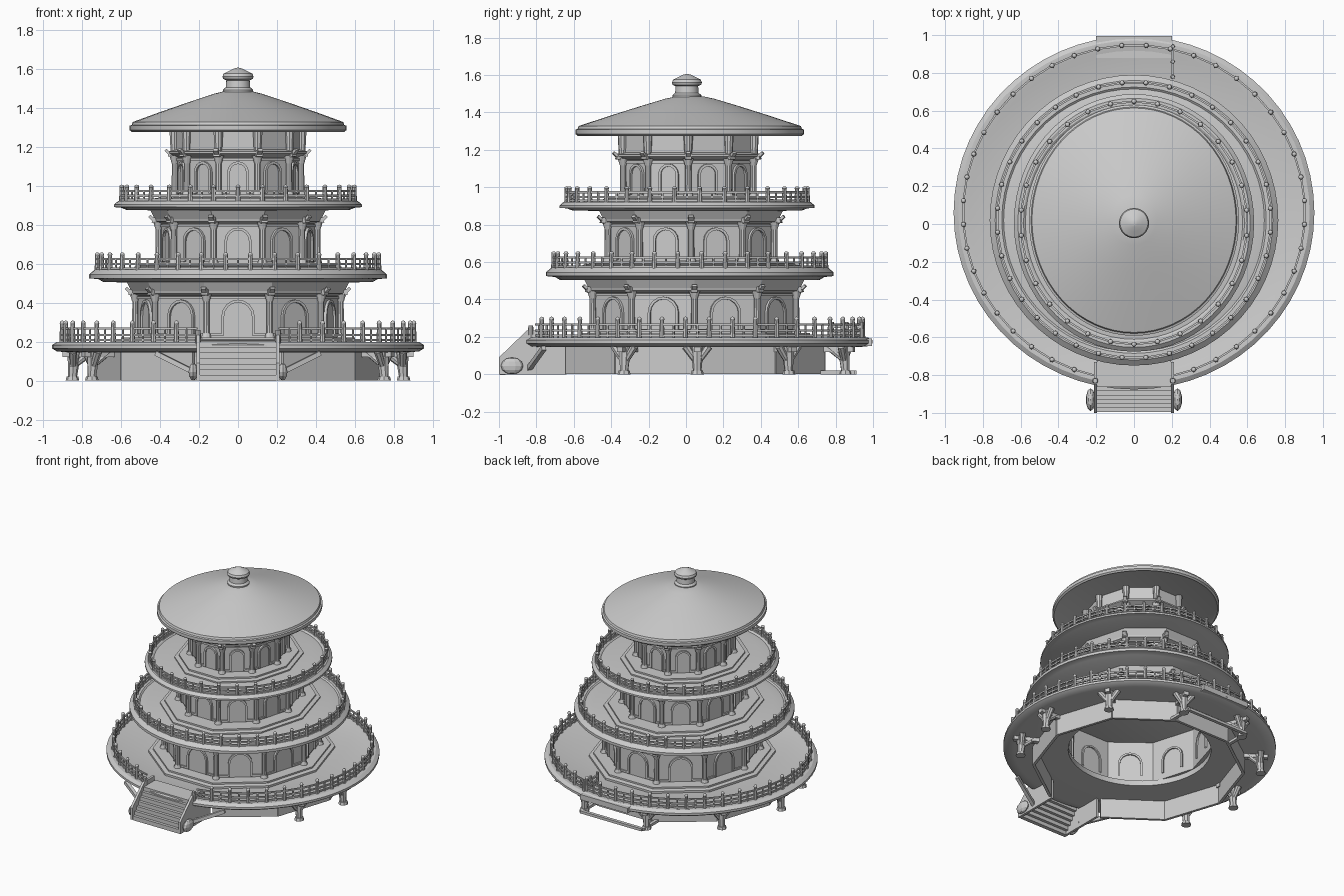
import bpy, bmesh
from math import cos, sin, pi, radians
from mathutils import Matrix, Vector

if "Cube" in bpy.data.objects:
    bpy.data.objects.remove(bpy.data.objects["Cube"])

TAU = 2 * pi


def finish(bm, name, smooth=False):
    bmesh.ops.recalc_face_normals(bm, faces=bm.faces)
    me = bpy.data.meshes.new(name)
    bm.to_mesh(me)
    bm.free()
    ob = bpy.data.objects.new(name, me)
    bpy.context.collection.objects.link(ob)
    if smooth:
        bpy.ops.object.select_all(action='DESELECT')
        ob.select_set(True)
        bpy.context.view_layer.objects.active = ob
        bpy.ops.object.shade_smooth_by_angle(angle=radians(32))
    return ob


def pos(a, r, z, cy, sy):
    return Vector((r * cos(a), cy + r * sin(a) * sy, z))


def lathe(name, prof, n, cy=0, sy=1, closed=False, smooth=True):
    bm = bmesh.new()
    rings = []
    for r, z in prof:
        if r == 0:
            rings.append([bm.verts.new((0, cy, z))] * n)
        else:
            rings.append([bm.verts.new(pos(TAU * i / n, r, z, cy, sy)) for i in range(n)])
    pairs = list(zip(rings, rings[1:])) + ([(rings[-1], rings[0])] if closed else [])
    for lo, hi in pairs:
        for i in range(n):
            j = (i + 1) % n
            bm.faces.new(list(dict.fromkeys((lo[i], lo[j], hi[j], hi[i]))))
    return finish(bm, name, smooth)


def beam(bm, p, q, w, h):
    # box running from p to q
    p, q = Vector(p), Vector(q)
    d = q - p
    side = Vector((0, 0, 1)).cross(d).normalized()
    up = d.normalized().cross(side)
    m = Matrix((d, side * w, up * h)).transposed().to_4x4()
    bmesh.ops.create_cube(bm, size=1, matrix=Matrix.Translation((p + q) / 2) @ m)


def rod(bm, p, q, r1, r2, n=8):
    p, q = Vector(p), Vector(q)
    d = q - p
    m = Matrix.Translation((p + q) / 2) @ d.to_track_quat('Z', 'Y').to_matrix().to_4x4()
    bmesh.ops.create_cone(bm, cap_ends=True, segments=n, radius1=r1, radius2=r2,
                          depth=d.length, matrix=m)


def ball(bm, p, s):
    bmesh.ops.create_uvsphere(bm, u_segments=10, v_segments=6, radius=1,
                              matrix=Matrix.Translation(p) @ Matrix.Diagonal((*s, 1)))


def arch_outline(w, h, n=8):
    pts = [(-w, 0), (-w, h - w)]
    pts += [(-w * cos(pi * i / n), h - w + w * sin(pi * i / n)) for i in range(1, n)]
    return pts + [(w, h - w), (w, 0)]


def arch(bm, origin, tangent, normal, w, h):
    # raised frame with a recessed door panel
    def v(p, d):
        return bm.verts.new(origin + tangent * p[0] + Vector((0, 0, p[1])) + normal * d)
    out, inn = arch_outline(w, h), arch_outline(w - .014, h - .014)
    loops = [[v(p, 0) for p in out], [v(p, .014) for p in out],
             [v(p, .014) for p in inn], [v(p, .003) for p in inn]]
    for a, b in zip(loops, loops[1:]):
        for i in range(len(a) - 1):
            bm.faces.new((a[i], a[i + 1], b[i + 1], b[i]))
    bm.faces.new(loops[3])


def storey(name, R, cy, sy, z0, ze, z1, flare, plinth, door_w):
    # ten-sided hollow wall with eave
    if flare:
        prof = [(R, z0), (R, ze), (R + .03, ze + .012), (R + .033, ze + .025), (R + .055, z1)]
    else:
        prof = [(R, z0), (R, ze), (R + .045, ze + .02), (R + .045, ze + .03), (R + .01, ze + .04), (R + .01, z1)]
    prof += [(R - .02, z1), (R - .02, z0)]
    lathe(name + '_wall', prof, 10, cy, sy, True, False)
    lathe(name + '_plinth', [(R - .02, z0), (plinth, z0), (plinth, z0 + .015), (plinth - .03, z0 + .02),
          (plinth - .03, z0 + .032), (R - .02, z0 + .032)], 10, cy, sy, True, False)
    cols, doors = bmesh.new(), bmesh.new()
    for k in range(10):
        a, b = TAU * k / 10, TAU * (k + 1) / 10
        P = lambda r, z: pos(a, r, z, cy, sy)
        c = R + .012
        rod(cols, P(c, z0), P(c, ze + .01), .018, .016, 10)
        rod(cols, P(c, z0 + .02), P(c, z0 + .055), .03, .02, 10)
        rod(cols, P(c, ze - .03), P(c, ze + .01), .017, .03, 10)
        # upturned corner bracket
        beam(cols, P(R, ze + .01), P(R + .045, ze + .02), .035, .03)
        beam(cols, P(R + .035, ze + .015), P(R + .06, ze + .04), .025, .015)
        if not flare:
            rod(cols, P(R + .015, ze + .03), P(R + .015, z1), .02, .026, 10)
        p, q = pos(a, R, 0, cy, sy), pos(b, R, 0, cy, sy)
        t = (q - p).normalized()
        n = t.cross(Vector((0, 0, 1)))
        mid = (p + q) / 2
        mid.z = z0 + .04
        arch(doors, mid, t, n, door_w, ze - z0 - .06)
        if name == 'lower':  # inner side of the doors
            arch(doors, mid - n * .0195, t, -n, door_w, ze - z0 - .06)
        # wall mouldings
        for z in (z0 + .045, ze - .01):
            e = Vector((0, 0, z))
            gap = [(p, q)] if z > z0 + .1 else [(p, mid - t * door_w), (mid + t * door_w, q)]
            for g, h in gap:
                beam(doors, g.xy.to_3d() + e, h.xy.to_3d() + e, .018, .014)
    finish(cols, name + '_columns', True)
    finish(doors, name + '_arched_doors')


def railing(name, R, cy, sy, z, n, h, gap=False):
    bm = bmesh.new()
    in_gap = lambda v: gap and v.y < 0 and abs(v.x) < .215
    for i in range(n):
        a = TAU * (i + .5) / n
        p, q = pos(a, R, z, cy, sy), pos(a + TAU / n, R, z, cy, sy)
        if not in_gap(p):
            rod(bm, p, p + Vector((0, 0, h * .85)), .014, .011)
            ball(bm, p + Vector((0, 0, h * .9)), (.013, .013, h * .13))
        if in_gap(p) and in_gap(q):
            continue
        # stop the rails at the stair sides
        if in_gap(q):
            q = p.lerp(q, (abs(p.x) - .21) / (abs(p.x) - abs(q.x)))
        elif in_gap(p):
            p = q.lerp(p, (abs(q.x) - .21) / (abs(q.x) - abs(p.x)))
        for f in (.12, .36, .65):
            e = Vector((0, 0, h * f))
            beam(bm, p + e, q + e, .01, .011)
        m = (p + q) / 2
        rod(bm, m, m + Vector((0, 0, h * .68)), .006, .006, 6)
    finish(bm, name, True)


# decks
lathe('lower_deck', [(.5, .15), (.88, .145), (.93, .15), (.955, .165), (.955, .182), (.93, .198),
      (.89, .198), (.87, .19), (.5, .19)], 60, .06, .98, True)
lathe('middle_deck', [(0, .5), (.69, .505), (.715, .52), (.764, .525), (.764, .545), (.735, .57),
      (.70, .57), (.69, .562), (.62, .575), (0, .575)], 60, .02, 1.007)
lathe('upper_deck', [(0, .87), (.57, .875), (.60, .887), (.636, .89), (.636, .903), (.615, .922),
      (.585, .922), (.575, .915), (.50, .925), (0, .925)], 60, .006, 1.072)

# storeys
storey('lower', .515, .045, 1.085, .19, .435, .505, True, .63, .085)
storey('middle', .395, .027, 1.15, .57, .805, .875, True, .53, .07)
storey('upper', .312, .012, 1.13, .92, 1.145, 1.285, False, .43, .055)

# railings
railing('lower_railing', .905, .06, .98, .195, 44, .11, True)
railing('middle_railing', .725, .02, 1.007, .565, 36, .09)
railing('upper_railing', .60, .006, 1.072, .918, 30, .085)

# roof and finial
lathe('roof', [(0, 1.285), (.53, 1.283), (.545, 1.275), (.556, 1.285), (.556, 1.308), (.545, 1.312),
      (.54, 1.327), (.40, 1.378), (.25, 1.43), (.12, 1.473), (.07, 1.485), (0, 1.49)], 64, .02, 1.1)
lathe('finial', [(0, 1.47), (.076, 1.48), (.077, 1.492), (.063, 1.505), (.06, 1.54), (.076, 1.548),
      (.08, 1.56), (.074, 1.575), (.045, 1.59), (.02, 1.602), (0, 1.607)], 28, .005)

# rear landing on the deck, with its side rail
bm = bmesh.new()
beam(bm, (0, .88, .172), (0, .995, .172), .4, .04)
for z in (.22, .255):
    beam(bm, (.205, .78, z), (.205, .94, z), .012, .014)
for y in (.78, .86, .94):
    rod(bm, (.205, y, .19), (.205, y, .28), .012, .01)
finish(bm, 'rear_landing')

# foundation drum, open towards the stairs
bm = bmesh.new()
for k in range(10):
    if k != 7:
        p, q = [pos(TAU * j / 10, .735, .076, .05, .98) for j in (k, k + 1)]
        beam(bm, p, q, .02, .15)
finish(bm, 'foundation_wall')

# support legs with forked arms
bm = bmesh.new()
for deg in (-28, 0, 36, 72, 108, 144, 180, 208):
    a = radians(deg)
    P = lambda r, z, d=0: pos(a + d, r, z, .06, .98)
    rod(bm, P(.85, 0), P(.85, .02), .035, .03)
    rod(bm, P(.85, .01), P(.84, .15), .022, .035)
    for d in (-.075, .075):
        rod(bm, P(.845, .06), P(.85, .15, d), .016, .022)
    rod(bm, P(.85, .07), P(.75, .15), .015, .02)
    beam(bm, P(.71, .135), P(.9, .135), .035, .03)
finish(bm, 'support_legs', True)

# ground frame at the back
bm = bmesh.new()
c = [(-.26, .72, .01), (-.26, .9, .01), (.26, .9, .01), (.26, .72, .01)]
for p, q in zip(c, c[1:]):
    beam(bm, p, q, .025, .02)
finish(bm, 'ground_frame')

# stairs
bm = bmesh.new()
N = 7
for i in range(N):
    y, z = -.995 + .022 * i, .2 * (i + 1) / N
    beam(bm, (0, y, z - .016), (0, y + .03, z - .016), .39, .032)
beam(bm, (0, -.85, .19), (0, -.72, .19), .39, .02)
finish(bm, 'stair_steps')

# stair side walls, handrails, corner stones and braces
bm = bmesh.new()
outline = [(-1, 0), (-1, .09), (-.985, .105), (-.85, .235), (-.73, .235), (-.73, .15), (-.64, .15), (-.64, 0)]
for s in (-1, 1):
    f = bm.faces.new([bm.verts.new((s * .195, y, z)) for y, z in outline])
    ext = bmesh.ops.extrude_face_region(bm, geom=[f])['geom']
    bmesh.ops.translate(bm, vec=(s * .018, 0, 0), verts=[v for v in ext if isinstance(v, bmesh.types.BMVert)])
    rod(bm, (s * .205, -.83, .19), (s * .205, -.83, .26), .016, .013)
    ball(bm, (s * .23, -.93, .045), (.025, .06, .045))
    beam(bm, (s * .2, -.84, .03), (s * .42, -.76, .14), .025, .025)
finish(bm, 'stair_sides')
